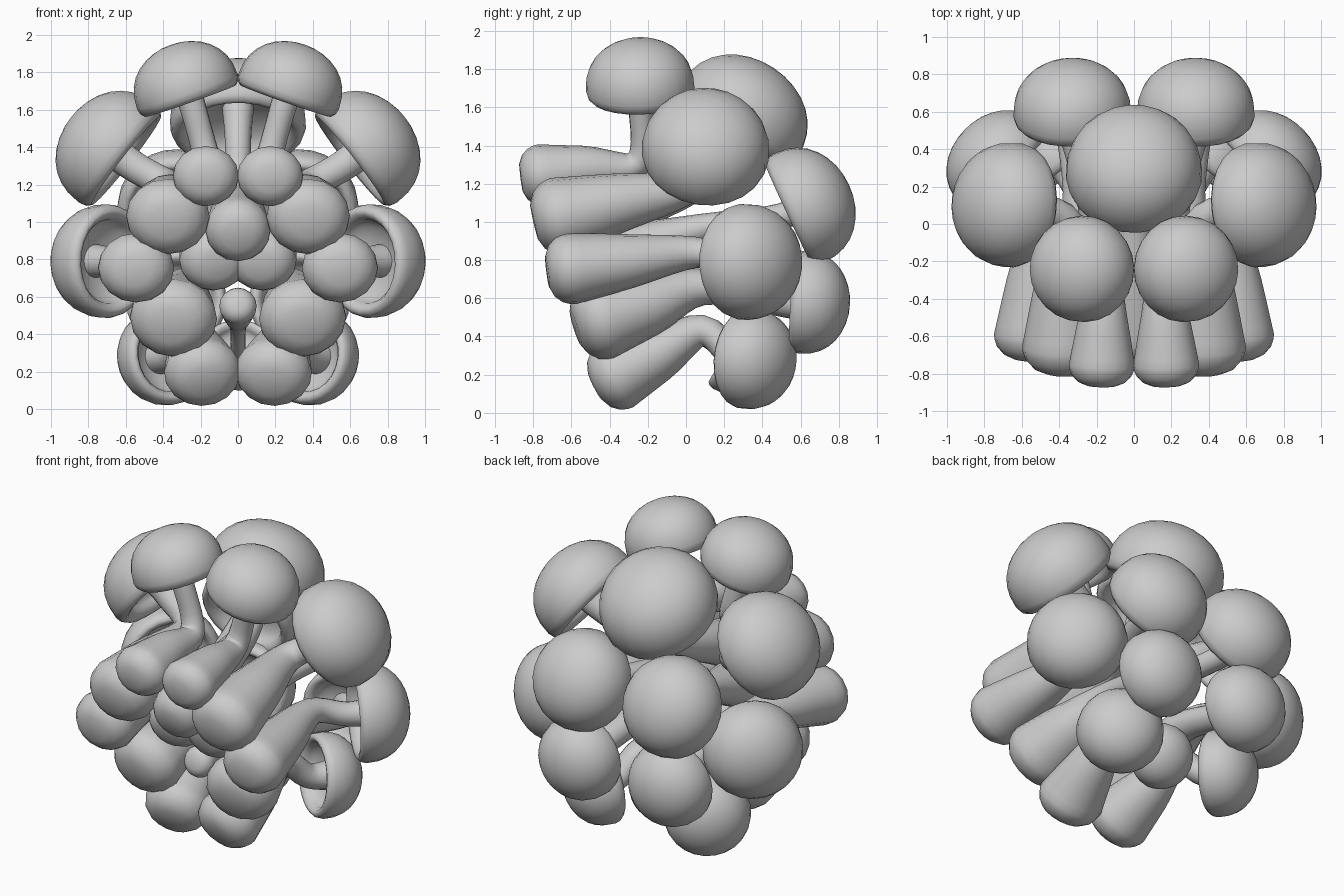
import bpy, bmesh, math
from mathutils import Vector

if "Cube" in bpy.data.objects:
    bpy.data.objects.remove(bpy.data.objects["Cube"])


def bridge(bm, a, b):
    n = max(len(a), len(b))
    for i in range(n):
        j = (i + 1) % n
        if len(a) == 1:
            bm.faces.new((a[0], b[i], b[j]))
        elif len(b) == 1:
            bm.faces.new((a[i], a[j], b[0]))
        else:
            bm.faces.new((a[i], a[j], b[j], b[i]))


def loft(name, rings, sides, mirrored, widen=1.0):
    # rings: (centre, u, v, radius); a zero radius makes a pole
    bm = bmesh.new()
    prev = None
    for c, u, v, r in rings:
        if r < 1e-5:
            ring = [bm.verts.new(c)]
        else:
            ring = []
            for i in range(sides):
                t = 2 * math.pi * i / sides
                o = r * (u * math.cos(t) + v * math.sin(t))
                o.x *= widen
                ring.append(bm.verts.new(c + o))
        if prev:
            bridge(bm, prev, ring)
        prev = ring
    bmesh.ops.recalc_face_normals(bm, faces=bm.faces)
    me = bpy.data.meshes.new(name)
    bm.to_mesh(me)
    bm.free()
    for p in me.polygons:
        p.use_smooth = True
    ob = bpy.data.objects.new(name, me)
    bpy.context.collection.objects.link(ob)
    if mirrored:
        ob.modifiers.new("mirror", 'MIRROR').use_mirror_merge = False


def frame(axis):
    u = axis.orthogonal().normalized()
    return u, axis.cross(u)


def cap(name, centre, axis, r, mirrored):
    # full dome, curled rim, shallow hollow underside
    quarter = [math.pi / 2 * i / 8 for i in range(9)]
    prof = [(math.sin(t), .94 * max(math.cos(t), 0) ** .85) for t in quarter]
    prof += [(.97, -.11), (.9, -.18), (.82, -.16)]
    prof += [(.74 * math.sin(t), .36 * math.cos(t) - .06) for t in reversed(quarter)]
    u, v = frame(axis)
    loft(name, [(centre + axis * (z * r), u, v, q * r) for q, z in prof], 24, mirrored)


def catmull(p, steps=5):
    q = [2 * p[0] - p[1]] + p + [2 * p[-1] - p[-2]]
    out = []
    for i in range(1, len(q) - 2):
        a, b, c, d = q[i - 1:i + 3]
        for t in (s / steps for s in range(steps)):
            out.append(.5 * (2 * b + (c - a) * t + (2 * a - 5 * b + 4 * c - d) * t * t
                             + (3 * b - a - 3 * c + d) * t ** 3))
    return out + [p[-1]]


def stem(name, foot, R, neck, centre, axis, r, mirrored):
    # bulbous foot tapers to the neck, then bends into the cap along its axis
    keys = [(foot, 1), (foot.lerp(neck, .45), .77), (neck, .44),
            (centre - axis * r * .3, .4), (centre + axis * r * .38, .5)]
    path = catmull([Vector((*p, R * k)) for p, k in keys])
    pos = [p.to_3d() for p in path]
    tip = (pos[0] - pos[1]).normalized()
    u, v = frame(tip)
    # blunt rounded end of the foot
    rings = [(pos[0] + tip * (R * o), u, v, R * k)
             for o, k in ((.7, 0), (.68, .45), (.56, .72), (.36, .9), (.15, .98))]
    for i, p in enumerate(pos):
        t = (pos[max(i - 1, 0)] - pos[min(i + 1, len(pos) - 1)]).normalized()
        u = (u - t * u.dot(t)).normalized()
        rings.append((p, u, t.cross(u), path[i][3]))
    rings.append((pos[-1], u, v, 0))
    loft(name, rings, 16, mirrored, 1.09 if mirrored else 1)


def mushroom(name, mirrored, centre, axis, r, foot, R, neck):
    c, a = Vector(centre), Vector(axis).normalized()
    cap(name + "_cap", c, a, r, mirrored)
    stem(name + "_stem", Vector(foot), R, Vector(neck), c, a, r, mirrored)


# rim centre, cap axis, cap radius, foot centre, foot radius, neck
mushroom("top_front", True, (.27, -.24, 1.695), (.33, -.03, .94), .285,
         (.172, -.755, 1.245), .162, (.16, -.25, 1.31))
mushroom("top_back", False, (0, .27, 1.52), (0, .55, .83), .365,
         (0, -.6, .96), .175, (0, .1, 1.22))
mushroom("upper_side", True, (.645, .1, 1.365), (.77, .08, .6), .335,
         (.375, -.66, 1.03), .205, (.36, 0, 1.18))
mushroom("middle_side", True, (.7, .305, .79), (.7, .68, .02), .305,
         (.545, -.6, .755), .187, (.5, .05, .84))
mushroom("upper_back", True, (.33, .585, 1.07), (.02, .9, .42), .315,
         (.13, -.44, .8), .17, (.22, .1, .97))
mushroom("lower_back", True, (.33, .605, .58), (.04, .99, -.06), .27,
         (.345, -.44, .49), .215, (.28, .1, .66))
mushroom("lower_side", True, (.38, .32, .285), (.55, .8, -.1), .265,
         (.19, -.36, .2), .19, (.26, .09, .43))
mushroom("bottom_centre", False, (0, .24, .3), (0, .85, -.5), .2,
         (0, -.4, .55), .1, (0, 0, .44))
